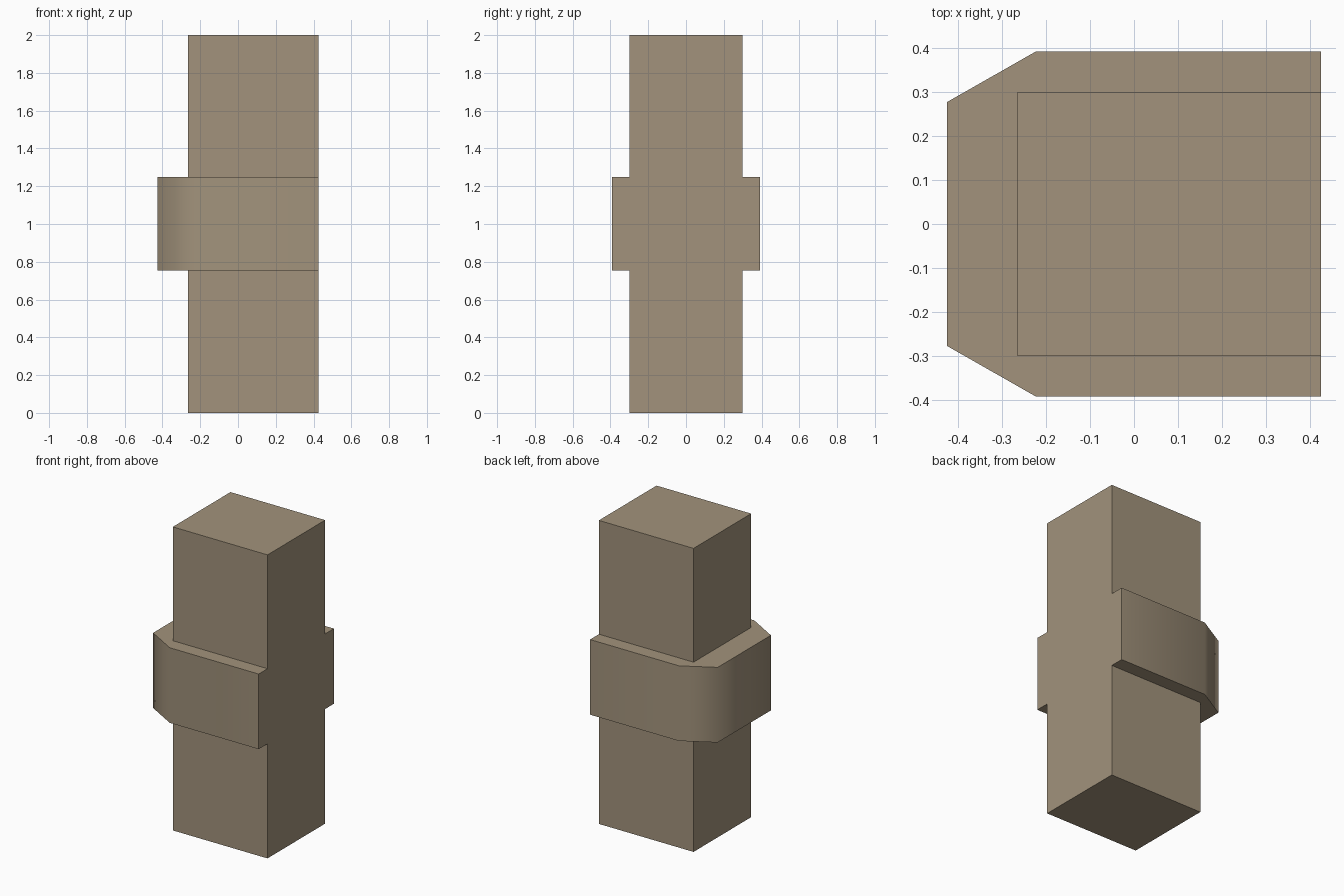
import bpy
import bmesh
from math import radians

cube = bpy.data.objects.get("Cube")
if cube:
    bpy.data.objects.remove(cube, do_unlink=True)

# Single weathered stone colour
stone = bpy.data.materials.new("warm_stone")
stone.use_nodes = True
colour = (0.36, 0.29, 0.20, 1)
stone.diffuse_color = colour
shader = stone.node_tree.nodes["Principled BSDF"]
shader.inputs["Base Color"].default_value = colour
shader.inputs["Roughness"].default_value = 0.9


def prism(name, outline, bottom, top):
    """Extrude a plan outline between two heights."""
    bm = bmesh.new()
    base = bm.faces.new([bm.verts.new((x, y, bottom)) for x, y in outline])
    cap = bmesh.ops.extrude_face_region(bm, geom=[base])["geom"]
    for v in cap:
        if isinstance(v, bmesh.types.BMVert):
            v.co.z = top
    bmesh.ops.recalc_face_normals(bm, faces=bm.faces)
    mesh = bpy.data.meshes.new(name)
    bm.to_mesh(mesh)
    bm.free()
    mesh.materials.append(stone)
    obj = bpy.data.objects.new(name, mesh)
    bpy.context.collection.objects.link(obj)
    return obj


def mirrored(half):
    """Complete an outline symmetric about the x axis."""
    return half + [(x, -y) for x, y in reversed(half)]


flush = 0.425

# Square post and the chamfered band wrapped around its middle
post = prism("post", mirrored([(flush, 0.3), (-0.265, 0.3)]), 0, 2)
band = prism("band", mirrored([(flush, 0.392), (-0.223, 0.392), (-flush, 0.277)]), 0.755, 1.25)

# Fuse both so the flush side is one clean face
fuse = post.modifiers.new("fuse_band", "BOOLEAN")
fuse.operation = "UNION"
fuse.solver = "EXACT"
fuse.object = band
bpy.context.view_layer.objects.active = post
post.select_set(True)
bpy.ops.object.modifier_apply(modifier=fuse.name)
bpy.data.objects.remove(band, do_unlink=True)
post.name = "post_with_band"

# Soft corners around the band, crisp edges elsewhere
bpy.ops.object.shade_smooth_by_angle(angle=radians(65))
